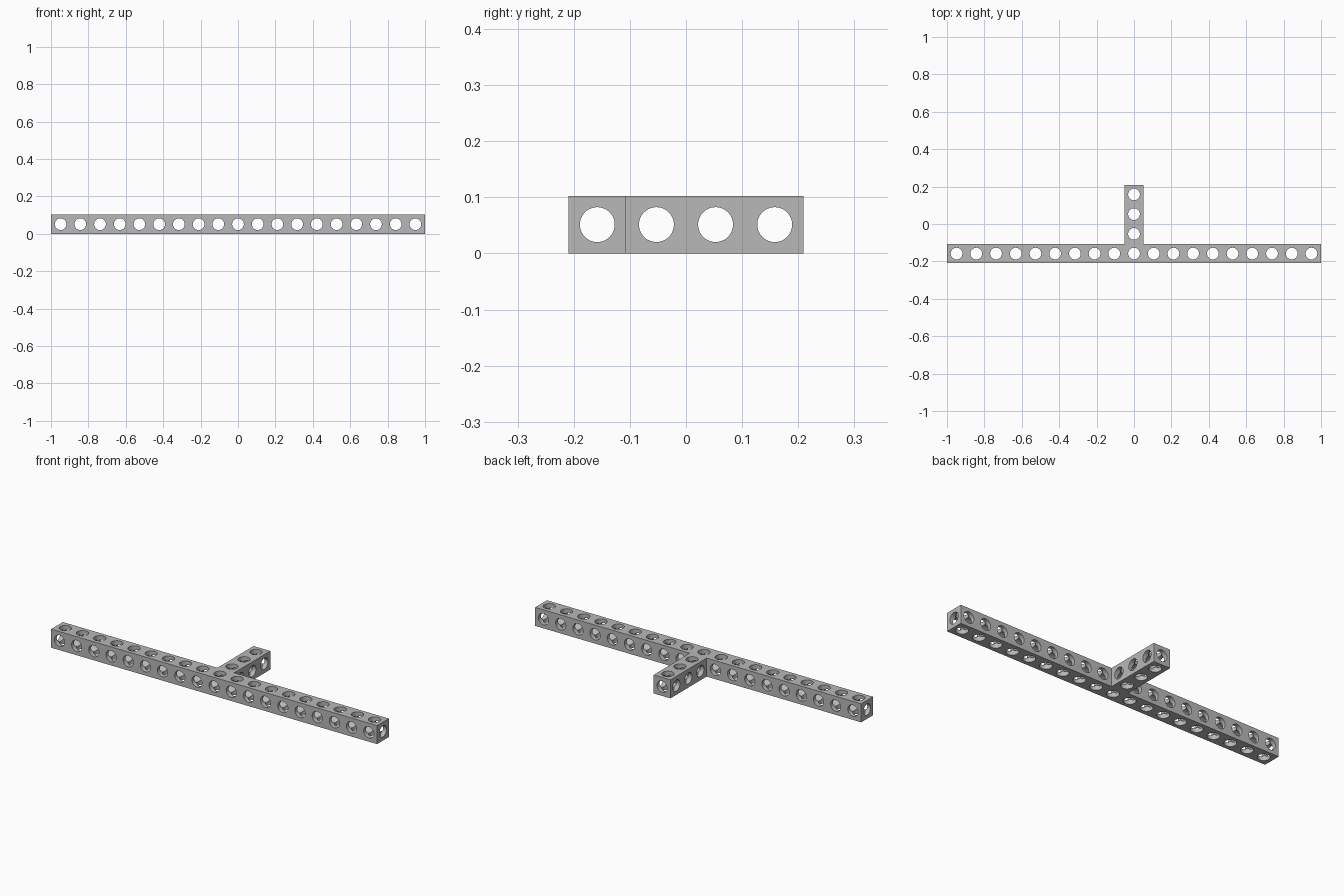
import bpy, bmesh
from mathutils import Matrix, Vector

if "Cube" in bpy.data.objects:
    bpy.data.objects.remove(bpy.data.objects["Cube"], do_unlink=True)

PITCH = 0.1054                 # spacing between hole centres
W = 2 - 18 * PITCH             # bar thickness
H = W / 2
R = 0.0313                     # hole radius
FRONT = -(3 * PITCH + W) / 2   # front face of the long bar
ROW = FRONT + H                # centre line of the long bar

grey = bpy.data.materials.new("grey metal")
grey.use_nodes = True
colour = (0.48, 0.48, 0.48, 1)
grey.diffuse_color = colour
grey.node_tree.nodes["Principled BSDF"].inputs["Base Color"].default_value = colour


def make_object(name, bm):
    bmesh.ops.recalc_face_normals(bm, faces=bm.faces[:])
    mesh = bpy.data.meshes.new(name)
    bm.to_mesh(mesh)
    bm.free()
    mesh.materials.append(grey)
    ob = bpy.data.objects.new(name, mesh)
    bpy.context.collection.objects.link(ob)
    return ob


def drills(name, axis, centres, length, radius):
    """A set of parallel cylinders used to bore holes along one axis."""
    bm = bmesh.new()
    turn = Vector((0, 0, 1)).rotation_difference(Vector(axis)).to_matrix().to_4x4()
    for c in centres:
        bmesh.ops.create_cone(bm, cap_ends=True, segments=48, radius1=radius,
                              radius2=radius, depth=length,
                              matrix=Matrix.Translation(c) @ turn)
    ob = make_object(name, bm)
    ob.hide_render = True
    return ob


# T-shaped beam: outline extruded upward
half = [(1, FRONT), (1, FRONT + W), (H, FRONT + W), (H, -FRONT)]
outline = half + [(-x, y) for x, y in reversed(half)]
bm = bmesh.new()
base = bm.faces.new([bm.verts.new((x, y, 0)) for x, y in outline])
top = bmesh.ops.extrude_face_region(bm, geom=[base])
bmesh.ops.translate(bm, vec=(0, 0, W),
                    verts=[v for v in top["geom"] if isinstance(v, bmesh.types.BMVert)])
beam = make_object("perforated_beam", bm)

# Hole centres along the long bar and the short arm
bar = [(i * PITCH, ROW, H) for i in range(-9, 10)]
arm = [(0, ROW + i * PITCH, H) for i in range(1, 4)]

# Slightly different radii keep crossing bores cleanly separated
cutters = [
    drills("vertical_drills", (0, 0, 1), bar + arm, 1, R),
    drills("depth_drills", (0, 1, 0), bar, 2, R - 0.0001),
    drills("width_drills", (1, 0, 0), bar[9:10] + arm, 3, R - 0.0002),
]

bpy.context.view_layer.objects.active = beam
for cutter in cutters:
    mod = beam.modifiers.new(cutter.name, "BOOLEAN")
    mod.operation = "DIFFERENCE"
    mod.solver = "EXACT"
    mod.object = cutter
    bpy.ops.object.modifier_apply(modifier=mod.name)
for cutter in cutters:
    bpy.data.objects.remove(cutter, do_unlink=True)

# Smooth bores with crisp outer edges
bpy.ops.object.select_all(action="DESELECT")
beam.select_set(True)
bpy.ops.object.shade_smooth_by_angle(angle=0.5)
